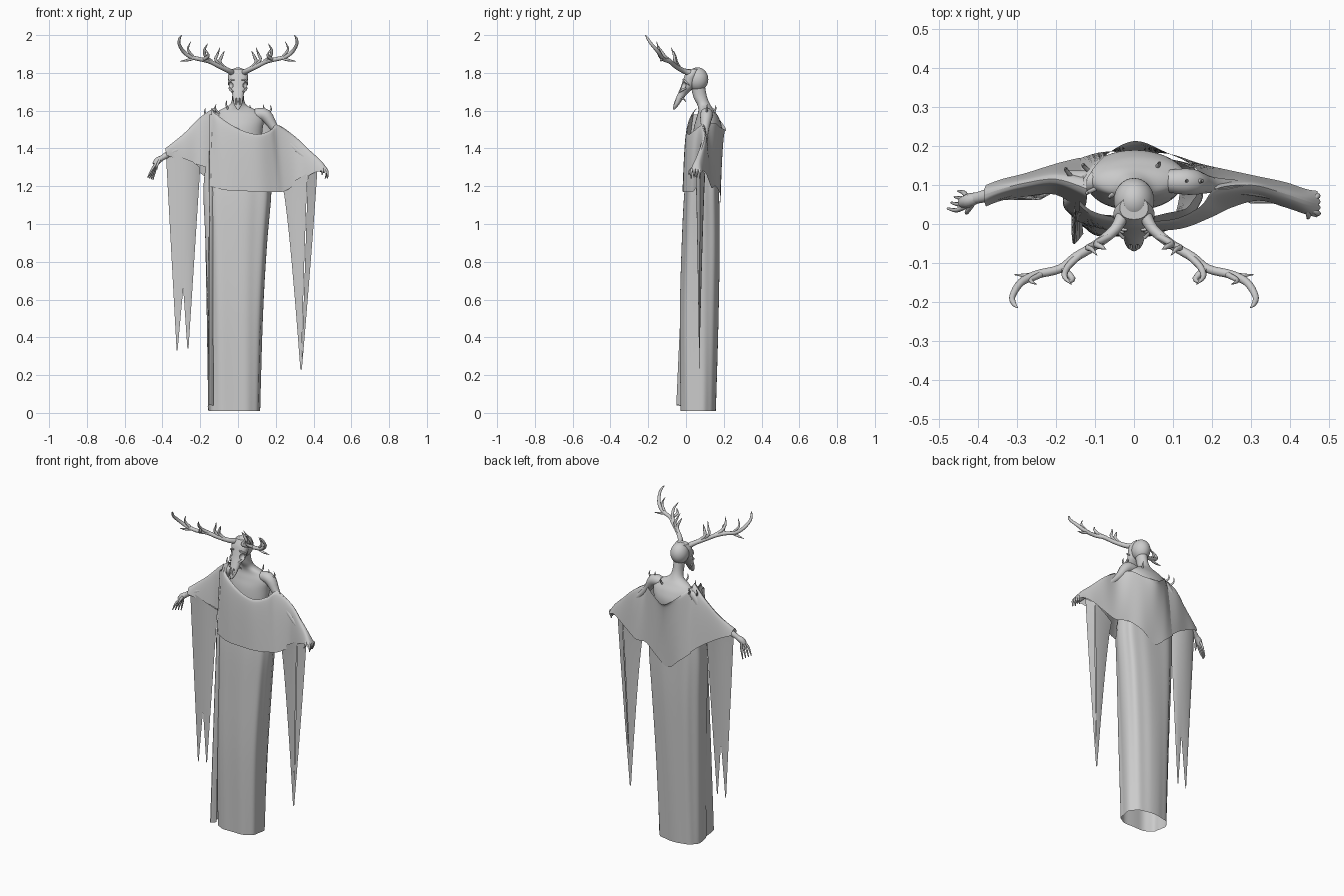
import bpy, math
from mathutils import Vector


def spline(keys, steps):
    """Catmull-Rom through tuples of any length."""
    out, n = [], len(keys)
    for i in range(n - 1):
        a, b, c, d = keys[max(i - 1, 0)], keys[i], keys[i + 1], keys[min(i + 2, n - 1)]
        for s in range(steps):
            t = s / steps
            out.append([0.5 * (2 * q + (r - p) * t + (2 * p - 5 * q + 4 * r - w) * t * t
                               + (3 * q - p - 3 * r + w) * t ** 3) for p, q, r, w in zip(a, b, c, d)])
    return out + [list(keys[-1])]


def loft(name, rings, closed=True, caps=False):
    n = len(rings[0])
    faces = [(i * n + j, i * n + (j + 1) % n, (i + 1) * n + (j + 1) % n, (i + 1) * n + j)
             for i in range(len(rings) - 1) for j in range(n if closed else n - 1)]
    if caps:
        faces += [tuple(range(n))[::-1], tuple(range((len(rings) - 1) * n, len(rings) * n))]
    me = bpy.data.meshes.new(name)
    me.from_pydata([tuple(p) for r in rings for p in r], [], faces)
    ob = bpy.data.objects.new(name, me)
    bpy.context.collection.objects.link(ob)
    bpy.ops.object.select_all(action='DESELECT')
    bpy.context.view_layer.objects.active = ob
    ob.select_set(True)
    bpy.ops.object.shade_smooth_by_angle(angle=math.radians(50))
    return ob


def tube(name, keys, sides=8, steps=4, m=1):
    """Round limb through (x, y, z, radius) keys; m=-1 mirrors it."""
    p = spline([(k[0] * m, *k[1:]) for k in keys], steps)
    pts = [Vector(k[:3]) for k in p]
    d = pts[-1] - pts[0]
    ref = Vector([1.0 if i == min(range(3), key=lambda q: abs(d[q])) else 0.0 for i in range(3)])
    rings = []
    for i, c in enumerate(pts):
        t = (pts[min(i + 1, len(pts) - 1)] - pts[max(i - 1, 0)]).normalized()
        u = t.cross(ref).normalized()
        v = t.cross(u)
        rings.append([c + max(p[i][3], .0008) * (u * math.cos(a) + v * math.sin(a))
                      for a in (j * math.tau / sides for j in range(sides))])
    return loft(name, rings, caps=True)


def stack(name, keys, power=2.0, sides=40, steps=6, ripple=0, caps=False):
    """Horizontal rounded rings from (z, x0, x1, y0, y1) keys."""
    rings = []
    for z, x0, x1, y0, y1 in spline(keys, steps):
        ring = []
        for j in range(sides):
            a = j * math.tau / sides
            c, s = math.cos(a), math.sin(a)
            k = 1 + ripple * math.sin(9 * a + 1.5 * z) + ripple * .6 * math.sin(5 * a - 2 * z)
            ring.append(((x0 + x1) / 2 + k * (x1 - x0) / 2 * math.copysign(abs(c) ** (2 / power), c),
                         (y0 + y1) / 2 + k * (y1 - y0) / 2 * math.copysign(abs(s) ** (2 / power), s), z))
        rings.append(ring)
    return loft(name, rings, caps=caps)


def sheet(name, keys, rows=16, steps=5, bend=.38, sag=1.0):
    """Hanging cloth: each key is top xyz then bottom xyz of one column."""
    cols = []
    for k in (spline(keys, steps) if steps > 1 else keys):
        cols.append([(k[0] + (k[3] - k[0]) * t ** sag, k[1] + (k[4] - k[1]) * t ** bend, k[2] + (k[5] - k[2]) * t)
                     for t in ((r / rows) ** 1.4 for r in range(rows + 1))])
    return loft(name, cols, closed=False)


# Long robe, open at the hem, with an overlapping front edge
stack("robe", [(.01, -.155, .115, -.03, .155), (.5, -.163, .13, -.034, .17), (.9, -.173, .153, -.022, .178),
               (1.18, -.182, .175, -.006, .175), (1.34, -.165, .16, .02, .17)], power=2.7, sides=72, ripple=.02)
sheet("robe_front_edge", [(-.15, .06, 1.58, -.16, .03, .03), (-.15, .035, 1.58, -.157, -.05, .04),
                          (-.135, .03, 1.58, -.13, -.025, .04)], bend=.8)

# Shawl: front and back panels meeting along the arm ridge
arm = [(.21, .09, 1.525), (.30, .10, 1.465), (.38, .08, 1.39), (.44, .06, 1.335), (.475, .05, 1.29)]
hem_f = [(.25, .042, 1.175), (.32, .06, 1.22), (.39, .042, 1.265), (.44, .025, 1.28), (.47, .017, 1.27)]
hem_b = [(.25, .137, 1.19), (.32, .122, 1.225), (.39, .107, 1.265), (.44, .09, 1.28), (.47, .085, 1.27)]
sheet("shawl_front", [(-.14, .06, 1.615, -.15, .008, 1.2), (-.10, .03, 1.57, -.07, -.015, 1.18),
                      (0, .01, 1.505, .02, -.018, 1.175), (.1, .012, 1.475, .12, -.012, 1.17),
                      (.17, .045, 1.495, .2, .018, 1.17)] + [t + b for t, b in zip(arm, hem_f)])
sheet("shawl_back", [(-.13, .10, 1.615, -.15, .165, 1.22), (-.08, .17, 1.56, -.08, .185, 1.16),
                     (0, .213, 1.50, 0, .182, 1.10), (.08, .185, 1.51, .09, .18, 1.16),
                     (.15, .15, 1.535, .17, .155, 1.20)] + [t + b for t, b in zip(arm, hem_b)])
ridge = [(-.12, .09, 1.62), (-.2, .115, 1.565), (-.28, .105, 1.485), (-.34, .09, 1.435), (-.385, .075, 1.4)]
cuff_f = [(-.13, .03, 1.29), (-.2, .075, 1.31), (-.28, .07, 1.335), (-.34, .06, 1.35), (-.38, .045, 1.365)]
cuff_b = [(-.14, .17, 1.22), (-.2, .155, 1.27), (-.28, .13, 1.32), (-.34, .115, 1.35), (-.38, .10, 1.365)]
sheet("short_sleeve_front", [t + b for t, b in zip(ridge, cuff_f)])
sheet("short_sleeve_back", [t + b for t, b in zip(ridge, cuff_b)])

# Hanging sleeve tails, two layers each, ending in points
for side, y, w in (("front", .062, .052), ("back", .105, .10)):
    sheet("forked_tail_" + side, [(-.382, .075, 1.38, -.325, .07, .33), (-.34, y, 1.37, -.32, .07, .33),
                                  (-.29, y, 1.35, -.29, .07, .66), (-.24, y, 1.33, -.268, .07, .34),
                                  (-.20, .085, 1.30, -.262, .07, .34)], steps=1, bend=.8)
    sheet("single_tail_" + side, [(.235, .085, 1.2, .330, .07, .23), (.30, w, 1.23, .332, .07, .23),
                                  (.37, w, 1.27, .335, .07, .23)], steps=1, bend=.8, sag=.75)
    sheet("single_tail_edge_" + side, [(.37, w, 1.27, .335, .07, .23), (.42, .075, 1.29, .338, .07, .23)],
          steps=1, bend=.8, sag=1.1)

# Body: thin chest and neck
stack("torso", [(1.2, -.1, .1, .04, .15), (1.4, -.12, .12, .035, .175), (1.5, -.125, .13, .04, .19),
                (1.56, -.125, .135, .055, .175), (1.6, -.10, .10, .065, .15), (1.63, -.045, .045, .06, .13),
                (1.67, -.031, .031, .04, .112), (1.73, -.032, .032, .025, .10)], caps=True)

# Arms and hands
tube("left_arm", [(.09, .11, 1.58, .03), (.145, .108, 1.575, .034), (.20, .10, 1.50, .021), (.29, .092, 1.41, .018),
                  (.37, .077, 1.345, .017), (.43, .055, 1.305, .014)], sides=14)
tube("right_arm", [(-.09, .11, 1.57, .025), (-.14, .11, 1.555, .028), (-.20, .115, 1.48, .021),
                   (-.28, .10, 1.41, .019), (-.35, .08, 1.38, .018), (-.41, .065, 1.345, .014)], sides=14)
tube("left_palm", [(.425, .055, 1.305, .015), (.45, .05, 1.29, .02), (.463, .048, 1.28, .015)])
tube("right_palm", [(-.40, .068, 1.35, .014), (-.425, .06, 1.335, .018), (-.44, .055, 1.315, .015)])
for i in range(4):
    f = i - 1.5
    y = .05 + f * .015
    tube("left_finger", [(.455, .05 + f * .008, 1.295, .007), (.472, y, 1.28, .007),
                         (.474 - .004 * i, y, 1.25 - .006 * abs(f), .003)])
    tube("right_finger", [(-.43, .058 + f * .008, 1.325, .007), (-.455 + .006 * i, y + .008, 1.29, .006),
                          (-.478 + .009 * i, y + .012, 1.245 - .004 * i, .003)])
tube("left_thumb", [(.445, .04, 1.30, .007), (.448, .02, 1.28, .006), (.445, .015, 1.26, .003)])
tube("right_thumb", [(-.415, .05, 1.34, .007), (-.428, .032, 1.31, .006), (-.43, .027, 1.29, .003)])

# Cranium
bpy.ops.mesh.primitive_uv_sphere_add(segments=32, ring_count=20, radius=1, location=(0, .06, 1.766))
cranium = bpy.context.object
cranium.name = "cranium"
cranium.scale = (.052, .058, .063)
bpy.ops.object.shade_smooth()

# Animal skull face with eye sockets and nasal hollow carved out
skull = stack("skull_face", [(1.607, -.006, .006, -.07, -.058), (1.63, -.02, .02, -.066, -.038),
                             (1.66, -.026, .026, -.056, -.018), (1.69, -.032, .032, -.043, .008),
                             (1.72, -.046, .046, -.03, .035), (1.755, -.05, .05, -.018, .05),
                             (1.79, -.052, .052, -.006, .06), (1.82, -.036, .036, .012, .07)],
              power=2.3, sides=32, caps=True)
cuts = [((s * .042, -.02, 1.735), (.017, .022, .019)) for s in (-1, 1)]
cuts += [((s * .009, -.066, 1.655), (.006, .016, .026)) for s in (-1, 1)]
for loc, scale in cuts:
    bpy.ops.mesh.primitive_uv_sphere_add(segments=16, ring_count=10, radius=1, location=loc)
    cutter = bpy.context.object
    cutter.scale, cutter.hide_render = scale, True
    mod = skull.modifiers.new("socket", 'BOOLEAN')
    mod.operation, mod.object, mod.solver = 'DIFFERENCE', cutter, 'EXACT'
    bpy.context.view_layer.objects.active = skull
    bpy.ops.object.modifier_apply(modifier=mod.name)
    bpy.data.objects.remove(cutter)

# Antlers: a main beam and tines, plus brow and cheek bones, both sides
tines = [[(.06, -.03, 1.82, .009), (.095, -.05, 1.855, .009), (.085, -.058, 1.89, .007), (.072, -.065, 1.915, .001)],
         [(.09, -.05, 1.835, .009), (.118, -.06, 1.87, .008), (.108, -.065, 1.90, .006), (.095, -.08, 1.935, .001)],
         [(.14, -.08, 1.86, .01), (.17, -.11, 1.885, .009), (.178, -.135, 1.92, .007), (.16, -.155, 1.955, .001)],
         [(.185, -.112, 1.87, .009), (.158, -.14, 1.89, .008), (.168, -.15, 1.92, .001)],
         [(.225, -.125, 1.88, .008), (.265, -.132, 1.868, .007), (.307, -.13, 1.862, .001)],
         [(.24, -.13, 1.89, .008), (.265, -.145, 1.925, .006), (.25, -.155, 1.965, .001)]]
for m in (-1, 1):
    tube("antler_beam", [(.03, .02, 1.80, .017), (.05, -.015, 1.812, .014), (.10, -.055, 1.835, .012),
                         (.15, -.085, 1.86, .012), (.19, -.115, 1.87, .011), (.25, -.13, 1.885, .011),
                         (.29, -.15, 1.915, .01), (.312, -.185, 1.955, .008), (.308, -.205, 1.985, .006),
                         (.298, -.215, 2.0, .001)], sides=12, m=m)
    for t in tines:
        tube("antler_tine", t, m=m)
    tube("brow_ridge", [(.018, -.015, 1.765, .004), (.036, -.012, 1.762, .005), (.049, .002, 1.75, .005),
                        (.048, .02, 1.735, .003)], m=m)
    tube("cheek_bone", [(.027, -.035, 1.70, .005), (.04, -.018, 1.71, .006), (.045, .0, 1.72, .005)], m=m)
    tube("jaw_spur", [(.022, -.03, 1.67, .006), (.026, -.01, 1.66, .004), (.022, .0, 1.645, .001)], m=m)

# Curved thorns growing from the shoulders and back
for x, y, z, dx, dy in [(-.10, .09, 1.595, -.02, -.01), (-.05, .08, 1.615, -.012, -.01), (.12, .10, 1.595, .015, .01),
                        (.15, .11, 1.59, .025, .0), (.055, .14, 1.59, .01, .015),
                        (-.11, .13, 1.575, -.02, .02), (-.16, .12, 1.575, -.015, .02)]:
    tube("thorn", [(x, y, z - .01, .006), (x + dx, y + dy, z + .015, .005), (x + dx * .8, y + dy * 1.2, z + .04, .001)])
